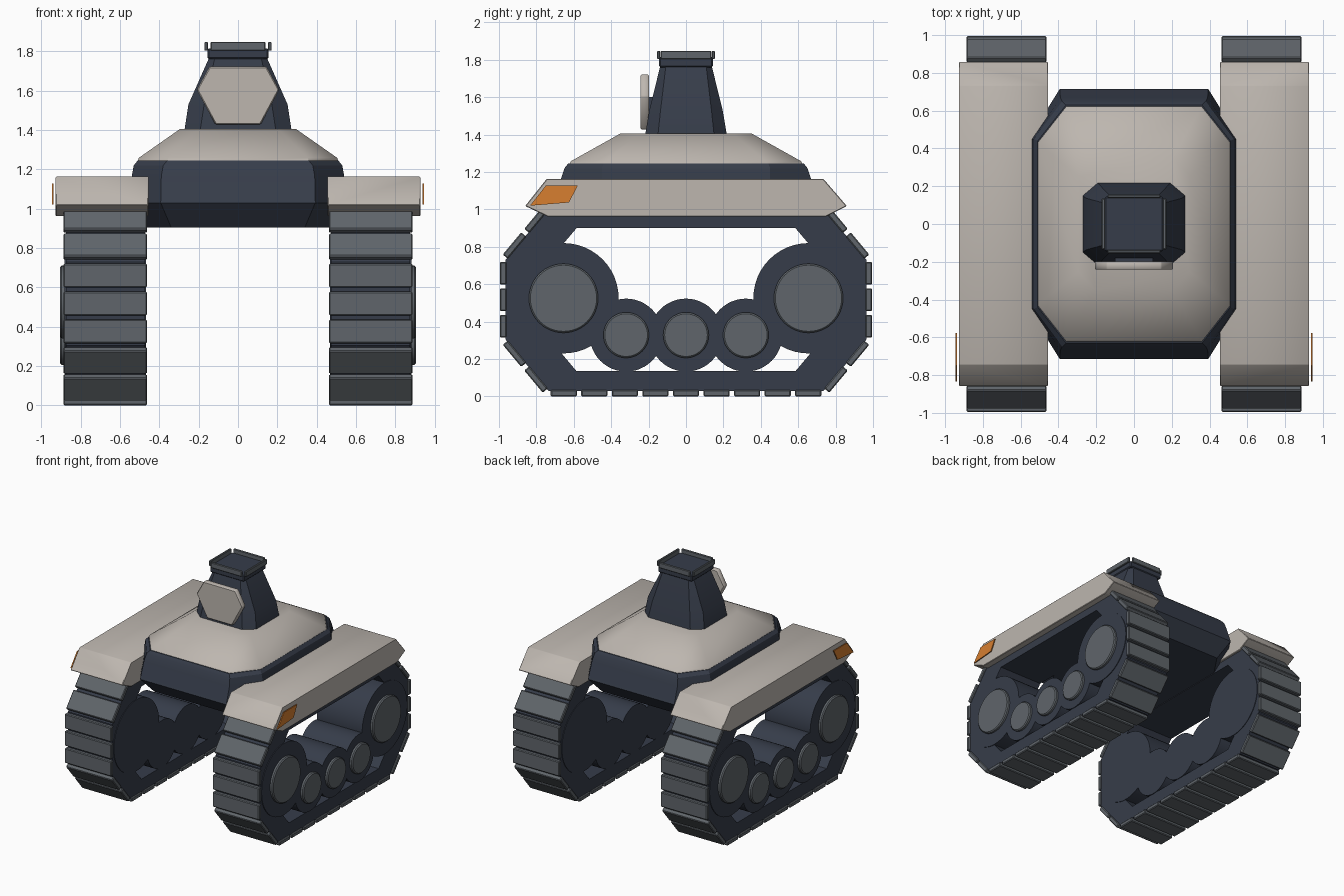
import bpy, bmesh, math
from mathutils import Vector

if "Cube" in bpy.data.objects:
    bpy.data.objects.remove(bpy.data.objects["Cube"])


def material(name, rgb):
    m = bpy.data.materials.new(name)
    m.diffuse_color = (*rgb, 1)
    m.use_nodes = True
    m.node_tree.nodes["Principled BSDF"].inputs["Base Color"].default_value = m.diffuse_color
    return m


NAVY = material("dark navy", (0.037, 0.046, 0.068))
GREY = material("slate grey", (0.115, 0.130, 0.145))
BEIGE = material("warm beige", (0.51, 0.47, 0.43))
ORANGE = material("orange", (0.68, 0.21, 0.03))


def finish(name, bm, mat, bevel=0.0, angle=35):
    """Bevel sharp edges, fix normals, add the object and shade it."""
    bmesh.ops.recalc_face_normals(bm, faces=bm.faces)
    if bevel:
        sharp = [e for e in bm.edges if e.calc_face_angle(0) > math.radians(20)]
        bmesh.ops.bevel(bm, geom=sharp, offset=bevel, segments=1, affect='EDGES')
    mesh = bpy.data.meshes.new(name)
    bm.to_mesh(mesh)
    bm.free()
    mesh.materials.append(mat)
    ob = bpy.data.objects.new(name, mesh)
    bpy.context.collection.objects.link(ob)
    bpy.ops.object.select_all(action='DESELECT')
    ob.select_set(True)
    bpy.context.view_layer.objects.active = ob
    bpy.ops.object.shade_smooth_by_angle(angle=math.radians(angle))
    return ob


def loft(bm, rings, closed=False):
    """Bridge rings of points; cap the ends, or join last to first."""
    vs = [[bm.verts.new(p) for p in r] for r in rings]
    n = len(vs[0])
    pairs = list(zip(vs, vs[1:])) + ([(vs[-1], vs[0])] if closed else [])
    for a, b in pairs:
        for i in range(n):
            j = (i + 1) % n
            bm.faces.new((a[i], a[j], b[j], b[i]))
    if not closed:
        bm.faces.new(vs[0])
        bm.faces.new(vs[-1])


def octagon(z, x, y, cx, cy):
    """Chamfered rectangle: half sizes x, y with corner cuts cx, cy."""
    quarter = [(x, y - cy), (x - cx, y)]
    pts = quarter + [(-a, b) for a, b in reversed(quarter)]
    pts += [(-a, -b) for a, b in pts]
    return [(a, b, z) for a, b in pts]


def prism_x(name, profile, x0, x1, mat, bevel=0.0):
    bm = bmesh.new()
    loft(bm, [[(x, y, z) for y, z in profile] for x in (x0, x1)])
    return finish(name, bm, mat, bevel)


def box(name, lo, hi, mat, bevel=0.0):
    return prism_x(name, [(lo[1], lo[2]), (hi[1], lo[2]), (hi[1], hi[2]), (lo[1], hi[2])],
                   lo[0], hi[0], mat, bevel)


def disc(name, y, z, r, x0, x1, mat, bevel=0.0):
    prof = [(y + r * math.cos(t * math.tau / 48), z + r * math.sin(t * math.tau / 48))
            for t in range(48)]
    return prism_x(name, prof, x0, x1, mat, bevel)


MID = 0.5175  # height of the track's centre line


def track_loop(y_flat, z_flat, y_side, z_side):
    """Octagonal track outline, counter-clockwise, symmetric both ways."""
    half = [(y_flat, MID - z_flat), (y_side, MID - z_side),
            (y_side, MID + z_side), (y_flat, MID + z_flat)]
    return half + [(-y, z) for y, z in reversed(half)]


outer = track_loop(0.735, 0.4875, 0.965, 0.2125)
inner = track_loop(0.585, 0.3825, 0.79, 0.14)
plate_counts = [2, 3, 2, 9, 2, 3, 2, 9]

for s, side in ((1, "right"), (-1, "left")):
    # track belt
    bm = bmesh.new()
    xa, xb = s * 0.472, s * 0.875
    loft(bm, [[(x, y, z) for y, z in prof] for prof, x in
              ((outer, xa), (outer, xb), (inner, xb), (inner, xa))], closed=True)
    finish(f"{side}_track_belt", bm, NAVY)

    # tread plates laid along each straight run of the belt
    bm = bmesh.new()
    for i, count in enumerate(plate_counts):
        a, b = Vector(outer[i]), Vector(outer[(i + 1) % 8])
        step = (b - a) / count
        along = step.normalized()
        out = Vector((along.y, -along.x))
        for k in range(count):
            c = a + step * (k + 0.5)
            h = step * 0.43
            prof = [c - h - out * 0.005, c + h - out * 0.005,
                    c + h + out * 0.03, c - h + out * 0.03]
            loft(bm, [[(x, p.x, p.y) for p in prof] for x in (s * 0.463, s * 0.887)])
    finish(f"{side}_tread_plates", bm, GREY, 0.006)

    # road wheels and hubs
    wheels = [(-0.655, 0.525, 0.295, 0.185), (0.655, 0.525, 0.295, 0.185)]
    wheels += [(y, 0.328, 0.195, 0.122) for y in (-0.32, 0, 0.32)]
    for n, (y, z, r, hub) in enumerate(wheels):
        disc(f"{side}_wheel_{n}", y, z, r, s * 0.467, s * 0.881, NAVY)
        disc(f"{side}_hub_{n}", y, z, hub, s * 0.86, s * 0.905, GREY, 0.008)

    # fender and its marker lamp
    prism_x(f"{side}_fender", [(-0.86, 1.018), (-0.745, 1.163), (0.735, 1.163),
                               (0.86, 1.018), (0.75, 0.962), (-0.74, 0.962)],
            s * 0.455, s * 0.927, BEIGE, 0.004)
    prism_x(f"{side}_marker_lamp", [(-0.834, 1.02), (-0.626, 1.037),
                                    (-0.578, 1.128), (-0.749, 1.128)],
            s * 0.937, s * 0.946, ORANGE)

# hull
bm = bmesh.new()
loft(bm, [octagon(0.905, 0.49, 0.61, 0.15, 0.22), octagon(1.03, 0.543, 0.715, 0.15, 0.24),
          octagon(1.165, 0.54, 0.668, 0.15, 0.22), octagon(1.22, 0.53, 0.65, 0.15, 0.2),
          octagon(1.245, 0.51, 0.63, 0.15, 0.19)])
finish("hull", bm, NAVY, angle=25)

# sloped deck on the hull
bm = bmesh.new()
loft(bm, [octagon(1.24, 0.51, 0.625, 0.15, 0.19), octagon(1.258, 0.505, 0.615, 0.15, 0.19),
          octagon(1.405, 0.295, 0.352, 0.09, 0.1)])
finish("deck", bm, BEIGE, angle=38)

# turret neck
bm = bmesh.new()
loft(bm, [octagon(1.40, 0.272, 0.218, 0.08, 0.068), octagon(1.53, 0.252, 0.196, 0.08, 0.06),
          octagon(1.765, 0.148, 0.138, 0.03, 0.03)])
finish("turret", bm, NAVY, angle=25)

# collar and the four rim plates around it
box("collar", (-0.156, -0.145, 1.76), (0.156, 0.145, 1.815), NAVY, 0.008)
for s, side in ((1, "right"), (-1, "left")):
    box(f"rim_{side}", (s * 0.153, -0.135, 1.803), (s * 0.171, 0.135, 1.848), GREY, 0.004)
for s, side in ((1, "back"), (-1, "front")):
    box(f"rim_{side}", (-0.14, s * 0.138, 1.803), (0.14, s * 0.155, 1.848), GREY, 0.004)

# hexagonal face shield
half = [(0.115, 1.428), (0.21, 1.605), (0.145, 1.722)]
hexagon = half + [(-x, z) for x, z in reversed(half)]
bm = bmesh.new()
loft(bm, [[(x, y, z) for x, z in hexagon] for y in (-0.242, -0.198)])
finish("face_shield", bm, BEIGE, 0.006)
# short mount joining the shield to the turret
box("shield_mount", (-0.1, -0.21, 1.46), (0.1, -0.12, 1.6), NAVY)
